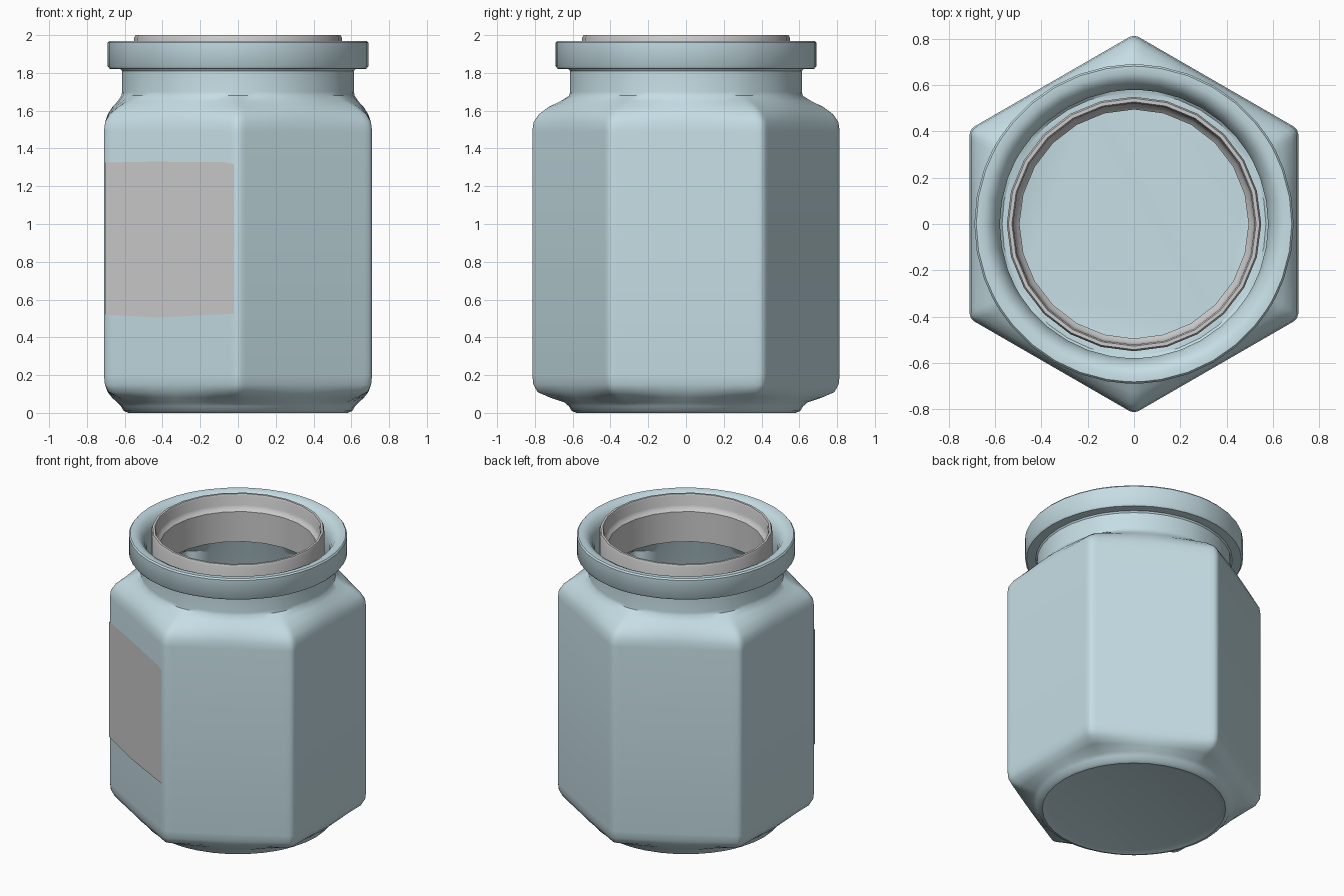
import bpy, bmesh
from math import radians, cos, sin, pi

if "Cube" in bpy.data.objects:
    bpy.data.objects.remove(bpy.data.objects["Cube"])

BLUE = bpy.data.materials.new("pale_blue_glass")
BLUE.diffuse_color = (0.56, 0.73, 0.78, 1)
BLUE.use_nodes = True
BLUE.node_tree.nodes["Principled BSDF"].inputs["Base Color"].default_value = BLUE.diffuse_color


def finish(name, bm, mat=None, angle=38):
    bmesh.ops.recalc_face_normals(bm, faces=bm.faces)
    me = bpy.data.meshes.new(name)
    bm.to_mesh(me)
    bm.free()
    ob = bpy.data.objects.new(name, me)
    bpy.context.collection.objects.link(ob)
    if mat:
        me.materials.append(mat)
    bpy.ops.object.select_all(action='DESELECT')
    ob.select_set(True)
    bpy.context.view_layer.objects.active = ob
    bpy.ops.object.shade_smooth_by_angle(angle=radians(angle))
    return ob


def loft(rings, cap=False, close=False):
    """Skin a list of point rings into one surface."""
    bm = bmesh.new()
    loops = [[bm.verts.new(p) for p in ring] for ring in rings]
    pairs = list(zip(loops, loops[1:]))
    if close:
        pairs.append((loops[-1], loops[0]))
    for a, b in pairs:
        for i in range(len(a)):
            j = (i + 1) % len(a)
            bm.faces.new((a[i], a[j], b[j], b[i]))
    if cap:
        bm.faces.new(loops[0])
        bm.faces.new(loops[-1])
    return bm


# Hexagonal jar: each row is face radius, hexagon amount (0 = circle), height
rows = [
    (0.54, 0, 0.012), (0.58, 0, 0.0), (0.605, 0, 0.01), (0.62, 0, 0.035),
    (0.64, 0.03, 0.055), (0.668, 0.55, 0.082), (0.69, 0.95, 0.11),
    (0.705, 1, 0.15), (0.71, 1, 0.20), (0.71, 1, 1.49), (0.704, 1, 1.54),
    (0.69, 0.89, 1.58), (0.665, 0.63, 1.62), (0.637, 0.3, 1.65),
    (0.617, 0, 1.68), (0.614, 0, 1.70), (0.614, 0, 1.81), (0.622, 0, 1.82),
    (0.68, 0, 1.822), (0.69, 0, 1.835), (0.69, 0, 1.96), (0.682, 0, 1.97),
    (0.65, 0, 1.97), (0.62, 0, 1.955), (0.595, 0, 1.92), (0.58, 0, 1.87),
    (0.58, 0, 1.68), (0.67, 1, 1.52), (0.67, 1, 0.16), (0.57, 0, 0.06),
]
offsets = [-28.7, -27, -20, -10, 0, 10, 20, 27, 28.7, 30]


def hex_ring(f, t, z):
    pts = []
    for side in range(6):
        for d in offsets:
            r = f * (1 - t + t / cos(radians(d)))
            if d == 30:                       # soften the corner
                r -= 0.006 * t
            a = radians(side * 60 + d)
            pts.append((r * cos(a), r * sin(a), z))
    return pts


finish("jar_body", loft([hex_ring(*r) for r in rows], cap=True), BLUE)

# Stepped grey collar inside the mouth
collar = [(0.55, 1.68), (0.55, 1.985), (0.543, 2.0), (0.528, 2.0),
          (0.522, 1.985), (0.52, 1.925), (0.512, 1.905), (0.495, 1.89), (0.495, 1.68)]
N = 24
finish("mouth_collar", loft(
    [[(r * cos(2 * pi * i / N), r * sin(2 * pi * i / N), z) for i in range(N)]
     for r, z in collar], close=True))

# Label on the front-left face, slightly uneven edges
bm = bmesh.new()
outline = [(-0.02, 0.525), (-0.43, 0.505), (-0.70, 0.52), (-0.70, 1.325),
           (-0.45, 1.33), (-0.07, 1.328), (-0.02, 1.315)]
bm.faces.new([bm.verts.new((x - 0.002, -0.8198 - x * 0.5774 - 0.0035, z))
              for x, z in outline])
label = finish("label", bm)
if label.data.polygons[0].normal.y > 0:
    label.data.flip_normals()
